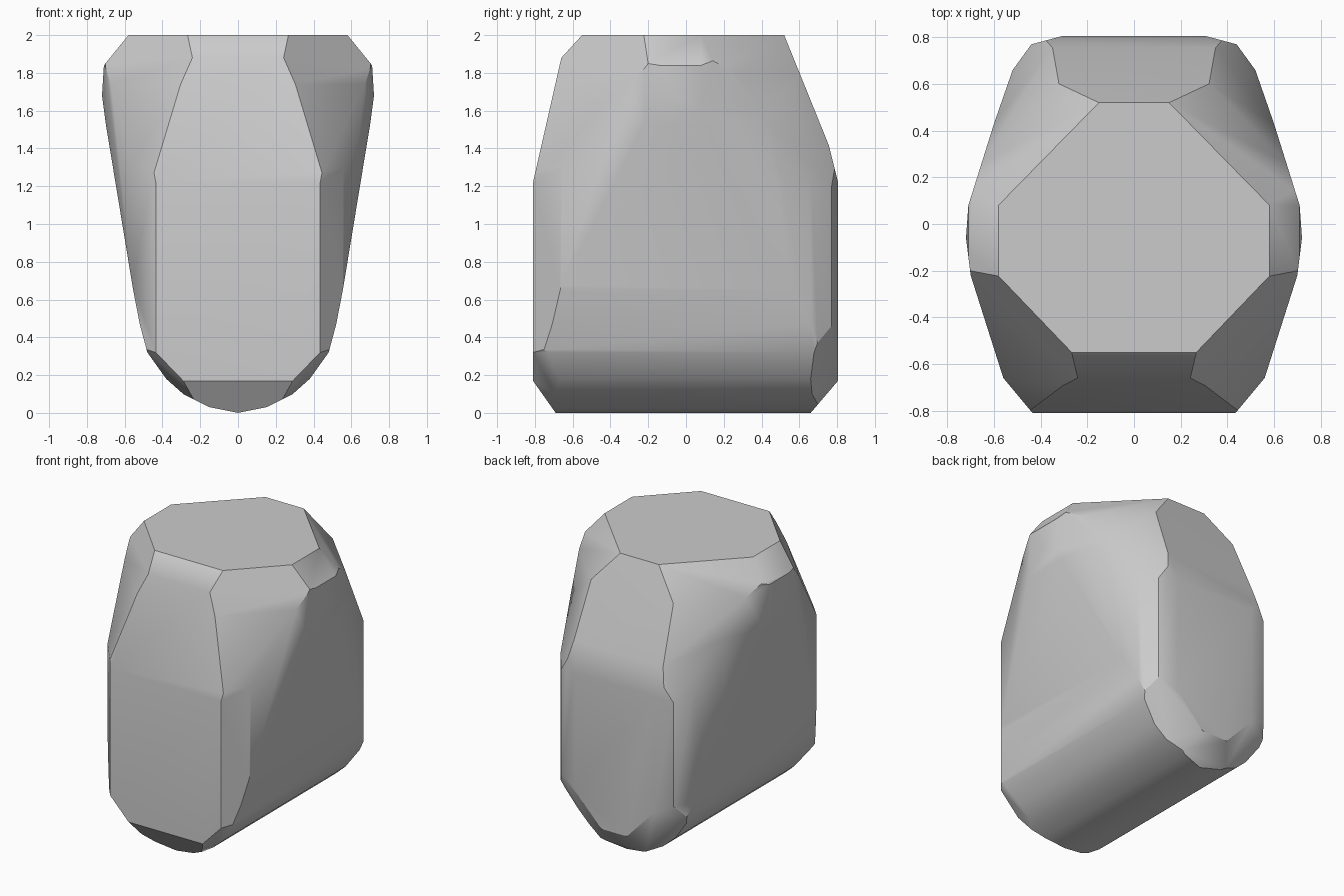
import bpy
import bmesh
from mathutils import Vector

default = bpy.data.objects.get("Cube")
if default:
    bpy.data.objects.remove(default, do_unlink=True)

CENTRE = Vector((0, 0, 1))

# Half outlines: the right-hand edge of each, mirrored across x
front_outline = [(0, 0), (.15, .03), (.29, .1), (.38, .18), (.48, .32), (.52, .47),
                 (.555, .65), (.7, 1.53), (.72, 1.68), (.71, 1.84), (.58, 2)]
top_outline = [(.29, .81), (.44, .77), (.52, .66), (.6, .43), (.71, .08),
               (.72, -.06), (.7, -.22), (.56, -.66), (.435, -.81)]
back_edge = [(.66, 0), (.805, .17), (.805, 1.22), (.755, 1.42), (.52, 2)]
front_edge = [(-.69, 0), (-.81, .17), (-.81, 1.22), (-.66, 1.88), (-.55, 2)]

bm = bmesh.new()
bmesh.ops.create_cube(bm, size=2)
bmesh.ops.scale(bm, vec=(.725, .81, 1), verts=bm.verts)
bmesh.ops.translate(bm, vec=CENTRE, verts=bm.verts)


def slice_off(a, b, c):
    """Shave away everything beyond the plane through three points."""
    a, b, c = Vector(a), Vector(b), Vector(c)
    normal = (b - a).cross(c - a).normalized()
    if normal.dot(a - CENTRE) < 0:
        normal.negate()
    geom = bm.verts[:] + bm.edges[:] + bm.faces[:]
    cut = bmesh.ops.bisect_plane(bm, geom=geom, dist=1e-5, plane_co=a,
                                 plane_no=normal, clear_outer=True)
    edges = [e for e in cut["geom_cut"] if isinstance(e, bmesh.types.BMEdge)]
    rim = [e for e in edges if e.is_valid and e.is_boundary]
    if rim:
        bmesh.ops.contextual_create(bm, geom=rim)


def slice_both(*points):
    for side in (1, -1):
        slice_off(*[(side * x, y, z) for x, y, z in points])


# Tapering sides and rounded keel
for (x, z), (u, w) in zip(front_outline, front_outline[1:]):
    slice_both((x, -1, z), (u, -1, w), (x, 1, z))

# Rounded plan
for (x, y), (u, v) in zip(top_outline, top_outline[1:]):
    slice_both((x, y, 0), (u, v, 0), (x, y, 2))

# Sloping front and back
for edge in (front_edge, back_edge):
    for (y, z), (v, w) in zip(edge, edge[1:]):
        slice_off((-1, y, z), (-1, v, w), (1, y, z))

# Worn upper corners: (plan direction, [(distance, height), ...])
for nx, ny, steps in ((.715, .7, [(.471, 2), (.65, 1.8), (.834, 1.25)]),
                      (.72, -.69, [(.575, 2), (.7, 1.74), (.865, 1.3)])):
    for (d, z), (e, w) in zip(steps, steps[1:]):
        p = Vector((nx * d, ny * d, z))
        q = Vector((nx * e, ny * e, w))
        slice_both(p, q, p + Vector((-ny, nx, 0)))

# Chamfered lower corners
slice_both((.435, -.81, .32), (.29, -.81, .17), (.38, -.67, .18))
slice_both((.29, .805, .37), (.1, .805, .17), (.38, .66, .18))

bmesh.ops.remove_doubles(bm, verts=bm.verts, dist=.012)
bmesh.ops.recalc_face_normals(bm, faces=bm.faces)
mesh = bpy.data.meshes.new("worn_block")
bm.to_mesh(mesh)
bm.free()
block = bpy.data.objects.new("worn_block", mesh)
bpy.context.collection.objects.link(block)

# Plain grey stone
grey = bpy.data.materials.new("stone_grey")
grey.use_nodes = True
colour = (.6, .6, .6, 1)
grey.diffuse_color = colour
grey.node_tree.nodes["Principled BSDF"].inputs["Base Color"].default_value = colour
mesh.materials.append(grey)

# Soft shading with crisp edges, large faces kept flat
bpy.context.view_layer.objects.active = block
block.select_set(True)
bpy.ops.object.shade_smooth_by_angle(angle=.6)
weighted = block.modifiers.new("flat_faces", "WEIGHTED_NORMAL")
weighted.keep_sharp = True
